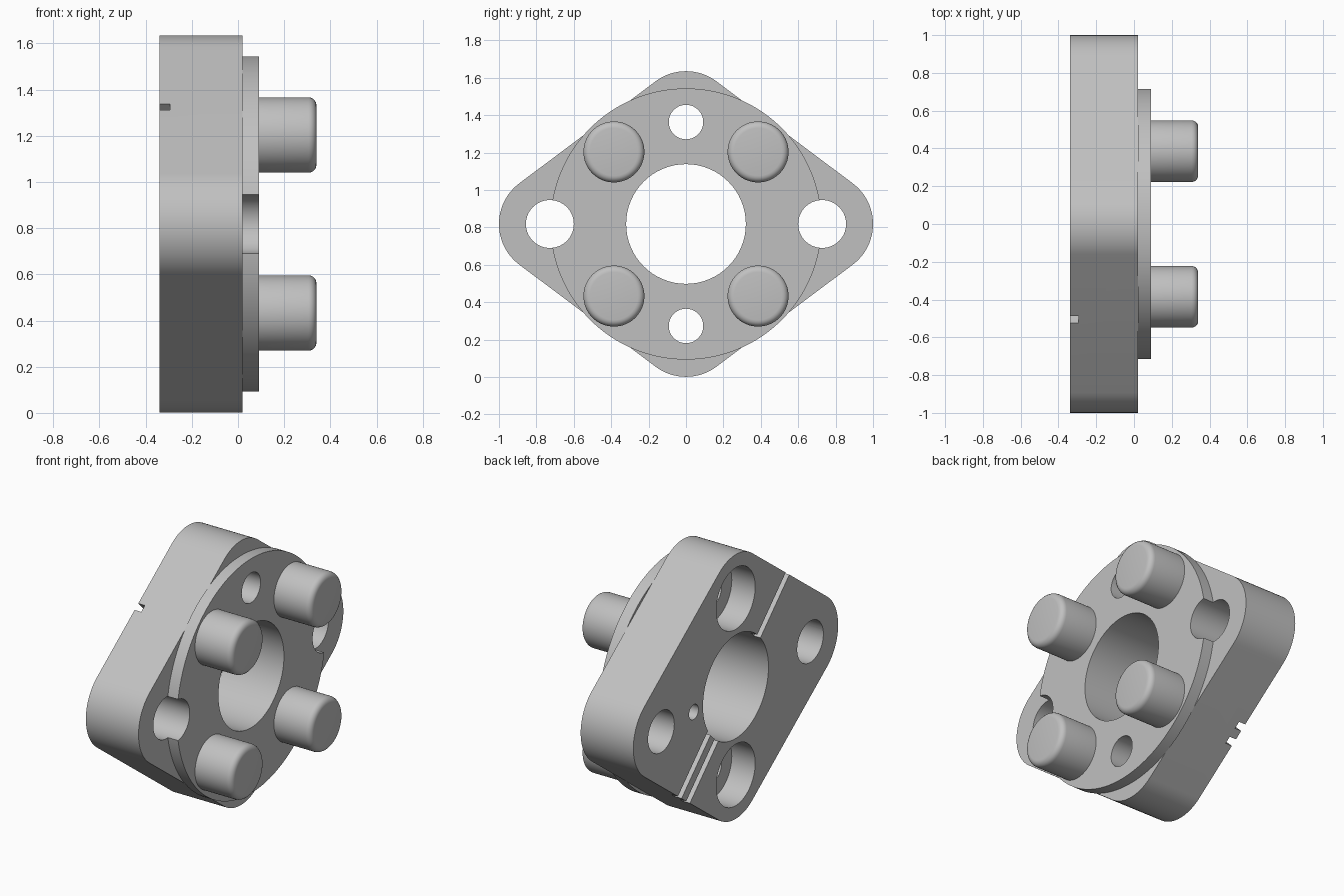
import bpy, bmesh, math
from mathutils import Matrix, Vector

cube = bpy.data.objects.get("Cube")
if cube:
    bpy.data.objects.remove(cube, do_unlink=True)

MID = 0.818                               # height of the main axis
BACK, FACE, RIM, TIP = -0.34, 0.02, 0.09, 0.34
PITCH = 0.545                             # radius of the bolt and peg circle
EAR = 0.728                               # distance of the side holes

steel = bpy.data.materials.new("plain grey")
steel.use_nodes = True
grey = (0.53, 0.53, 0.53, 1)
steel.diffuse_color = grey
bsdf = steel.node_tree.nodes["Principled BSDF"]
bsdf.inputs["Base Color"].default_value = grey
bsdf.inputs["Roughness"].default_value = 0.6


def extrude(name, outline, x0, x1):
    """Extrude a (y, z) outline, measured from the main axis, along x."""
    bm = bmesh.new()
    face = bm.faces.new([bm.verts.new((x0, y, MID + z)) for y, z in outline])
    grown = bmesh.ops.extrude_face_region(bm, geom=[face])["geom"]
    verts = [v for v in grown if isinstance(v, bmesh.types.BMVert)]
    bmesh.ops.translate(bm, verts=verts, vec=Vector((x1 - x0, 0, 0)))
    bmesh.ops.recalc_face_normals(bm, faces=bm.faces)
    mesh = bpy.data.meshes.new(name)
    bm.to_mesh(mesh)
    bm.free()
    mesh.materials.append(steel)
    obj = bpy.data.objects.new(name, mesh)
    bpy.context.collection.objects.link(obj)
    return obj


def arc(y, z, r, start=0.0, sweep=math.tau, n=64):
    closed = sweep >= math.tau
    steps = n if closed else n + 1
    return [(y + r * math.cos(start + sweep * i / n),
             z + r * math.sin(start + sweep * i / n)) for i in range(steps)]


def activate(obj):
    bpy.ops.object.select_all(action="DESELECT")
    obj.select_set(True)
    bpy.context.view_layer.objects.active = obj


def cut(obj, outline, x0, x1):
    tool = extrude("cutter", outline, x0, x1)
    tool.hide_render = True
    mod = obj.modifiers.new("cut", "BOOLEAN")
    mod.operation = "DIFFERENCE"
    mod.solver = "EXACT"
    mod.object = tool
    activate(obj)
    bpy.ops.object.modifier_apply(modifier=mod.name)
    bpy.data.objects.remove(tool, do_unlink=True)


def smooth(obj, angle=30):
    activate(obj)
    bpy.ops.object.shade_smooth_by_angle(angle=math.radians(angle))


# Flange plate: rounded rhombus made of four tangent corner arcs
corner = 0.272
side = math.atan2(0.8, 0.6)               # direction of the sloping sides
outline = (arc(EAR, 0, corner, -side, 2 * side, 24)
           + arc(0, PITCH, corner, side, math.pi - 2 * side, 18)
           + arc(-EAR, 0, corner, math.pi - side, 2 * side, 24)
           + arc(0, -PITCH, corner, math.pi + side, math.pi - 2 * side, 18))
plate = extrude("flange_plate", outline, BACK, FACE)

# Raised round face
disc = extrude("raised_disc", arc(0, 0, 0.725, n=128), FACE, RIM)

# Through holes in both: bore, ear holes, bolt holes
holes = [(0, 0, 0.32)]
for s in (-1, 1):
    holes += [(s * EAR, 0, 0.128), (0, s * PITCH, 0.092)]
for part in (plate, disc):
    for y, z, r in holes:
        cut(part, arc(y, z, r), BACK - 0.1, RIM + 0.1)

# Counterbores and blind pin hole in the back
for s in (-1, 1):
    cut(plate, arc(0, s * PITCH, 0.19), BACK - 0.1, BACK + 0.16)
cut(plate, arc(0.41, 0, 0.046, n=32), BACK - 0.1, BACK + 0.09)


# Diagonal marking grooves in the back: one above, a pair below
def groove(angle, offset, half=0.022):
    turn = Matrix.Rotation(angle, 2)
    box = [(0.2, offset - half), (1, offset - half),
           (1, offset + half), (0.2, offset + half)]
    cut(plate, [tuple(turn @ Vector(p)) for p in box], BACK - 0.1, BACK + 0.045)


groove(math.radians(135), 0)
for shift in (-0.05, 0.05):
    groove(math.radians(-45), shift)

smooth(plate)
smooth(disc)

# Four drive pegs with rounded ends
for level, sz in (("upper", 1), ("lower", -1)):
    for end, sy in (("front", -1), ("back", 1)):
        d = PITCH * math.sqrt(0.5)
        peg = extrude(f"{level}_{end}_peg", arc(sy * d, sz * d, 0.163), RIM, TIP)
        bm = bmesh.new()
        bm.from_mesh(peg.data)
        rim = [e for e in bm.edges if all(v.co.x > TIP - 0.001 for v in e.verts)]
        bmesh.ops.bevel(bm, geom=rim, offset=0.035, segments=5,
                        profile=0.5, affect="EDGES")
        bm.to_mesh(peg.data)
        bm.free()
        smooth(peg)
